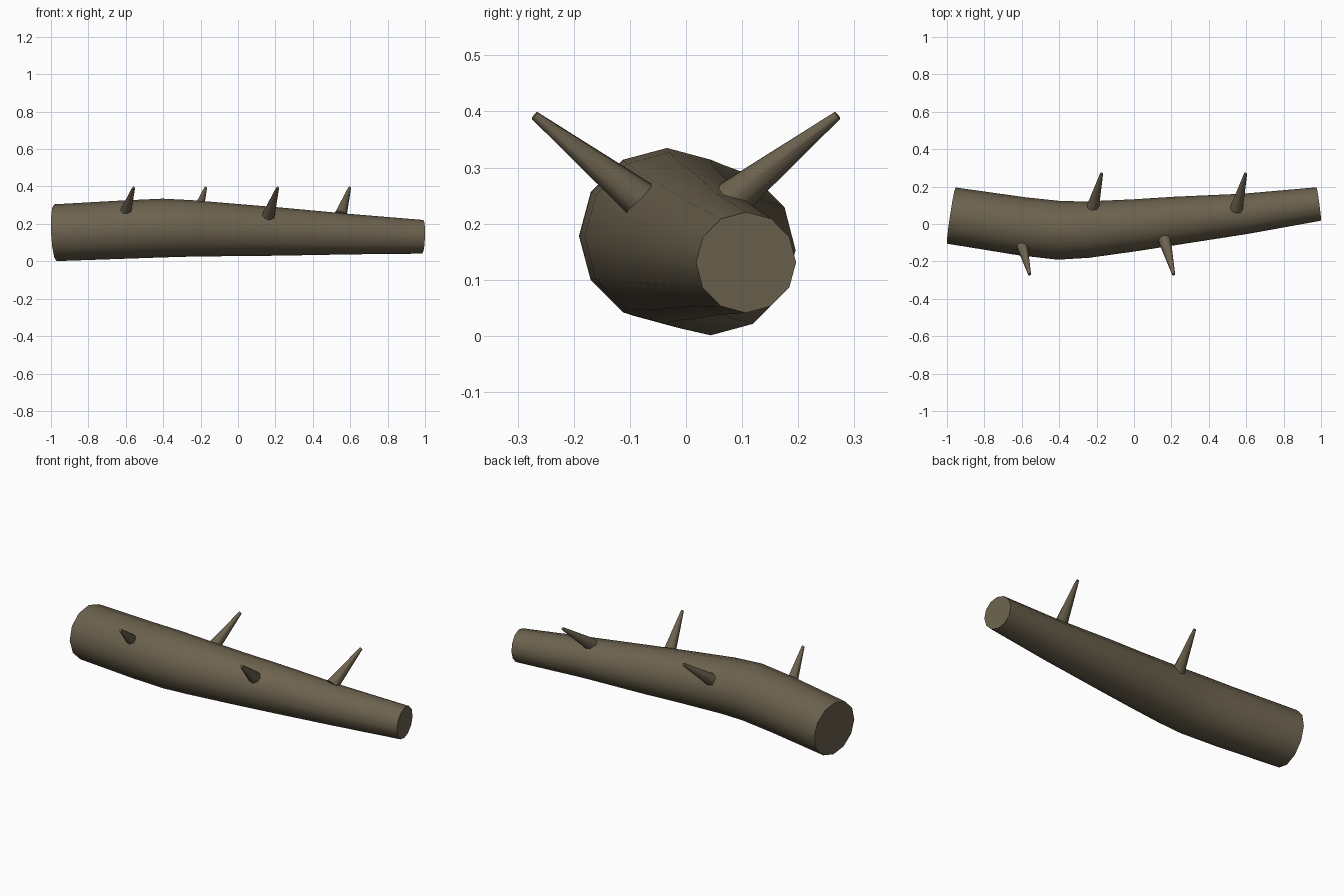
import bpy, bmesh, math
from mathutils import Vector

if "Cube" in bpy.data.objects:
    bpy.data.objects.remove(bpy.data.objects["Cube"])

bark = bpy.data.materials.new("bark brown")
bark.diffuse_color = (0.150, 0.122, 0.076, 1)
bark.use_nodes = True
bark.node_tree.nodes["Principled BSDF"].inputs["Base Color"].default_value = bark.diffuse_color


def tube(name, path, sides):
    """Loft rings of given radius along (x, y, z, r) points, capped at both ends."""
    pts = [Vector(p[:3]) for p in path]
    bm = bmesh.new()
    rings = []
    for i, p in enumerate(pts):
        t = (pts[min(i + 1, len(pts) - 1)] - pts[max(i - 1, 0)]).normalized()
        u = Vector((0, 0, 1)).cross(t).normalized()
        v = t.cross(u)
        r = path[i][3]
        rings.append([bm.verts.new(p + r * (u * math.cos(a) + v * math.sin(a)))
                      for a in (2 * math.pi * k / sides for k in range(sides))])
    for a, b in zip(rings, rings[1:]):
        for k in range(sides):
            n = (k + 1) % sides
            bm.faces.new((a[k], a[n], b[n], b[k]))
    bm.faces.new(rings[0][::-1])
    bm.faces.new(rings[-1])
    bmesh.ops.recalc_face_normals(bm, faces=bm.faces)
    mesh = bpy.data.meshes.new(name)
    bm.to_mesh(mesh)
    bm.free()
    mesh.materials.append(bark)
    ob = bpy.data.objects.new(name, mesh)
    bpy.context.collection.objects.link(ob)
    bpy.ops.object.select_all(action='DESELECT')
    ob.select_set(True)
    bpy.context.view_layer.objects.active = ob
    bpy.ops.object.shade_smooth_by_angle(angle=math.radians(50))
    return ob


# Bent, tapering trunk
tube("log_trunk", [
    (-0.977, 0.045, 0.153, 0.152),
    (-0.60, -0.012, 0.170, 0.156),
    (-0.40, -0.034, 0.178, 0.157),
    (-0.25, -0.030, 0.176, 0.151),
    (0.00, -0.007, 0.167, 0.139),
    (0.22, 0.017, 0.159, 0.129),
    (0.60, 0.055, 0.145, 0.108),
    (0.988, 0.107, 0.131, 0.090)], 12)

# Broken branch stubs, alternating front and back
for i in range(4):
    s = -1 if i % 2 == 0 else 1
    x = -0.608 + 0.385 * i
    tube("branch_stub_%d" % (i + 1), [
        (x, s * 0.08, 0.242, 0.035),
        (x + 0.05, s * 0.27, 0.393, 0.008)], 8)
